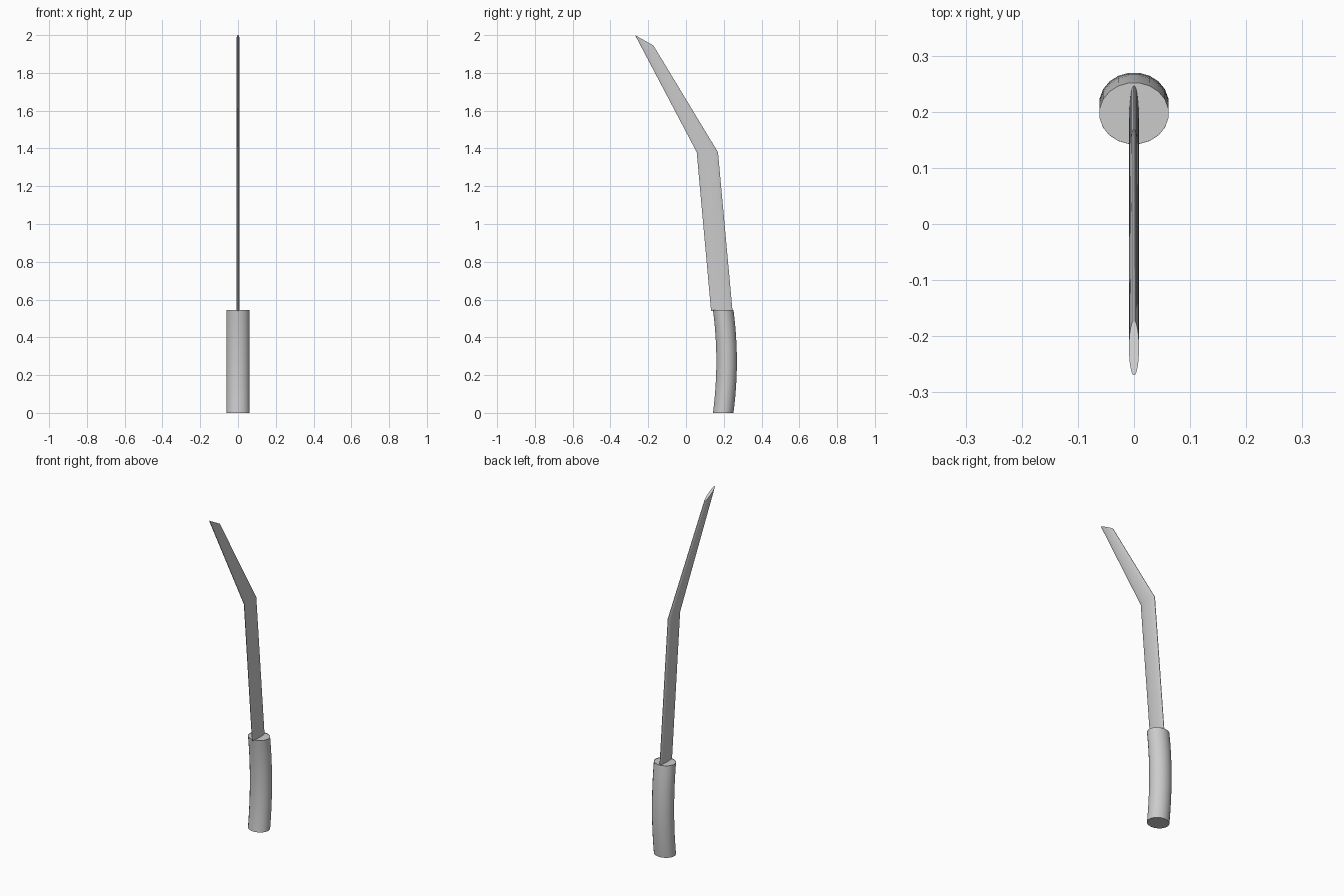
import bpy, bmesh
from math import sin, cos, pi

if "Cube" in bpy.data.objects:
    bpy.data.objects.remove(bpy.data.objects["Cube"])


def loft(name, rings, inset=None):
    """Skin a list of closed rings, cap both ends, smooth by angle."""
    bm = bmesh.new()
    loops = [[bm.verts.new(p) for p in r] for r in rings]
    n = len(loops[0])
    for a, b in zip(loops, loops[1:]):
        for i in range(n):
            j = (i + 1) % n
            bm.faces.new((a[i], a[j], b[j], b[i]))
    bm.faces.new(loops[0][::-1])
    top = bm.faces.new(loops[-1])
    if inset:
        bmesh.ops.inset_region(bm, faces=[top], thickness=inset[0], depth=0)
        bmesh.ops.translate(bm, verts=top.verts, vec=(0, 0, inset[1]))
    bmesh.ops.recalc_face_normals(bm, faces=bm.faces)
    me = bpy.data.meshes.new(name)
    bm.to_mesh(me)
    bm.free()
    ob = bpy.data.objects.new(name, me)
    bpy.context.collection.objects.link(ob)
    bpy.ops.object.select_all(action='DESELECT')
    ob.select_set(True)
    bpy.context.view_layer.objects.active = ob
    bpy.ops.object.shade_smooth_by_angle(angle=0.6)
    return ob


def ring(rx, front, back, sides):
    """Ellipse spanning two (y, z) points, with half width rx."""
    pts = []
    for i in range(sides):
        a = 2 * pi * (i + 0.5) / sides
        t = 0.5 + 0.5 * sin(a) / cos(pi / sides) if sides % 4 else 0.5 + 0.5 * sin(a)
        pts.append((rx * cos(a),
                    front[0] + (back[0] - front[0]) * t,
                    front[1] + (back[1] - front[1]) * t))
    return pts


# Grip: round bar bowed gently backwards
H, RY, STEPS = 0.545, 0.055, 12
grip = []
for k in range(STEPS + 1):
    t = k / STEPS
    y = 0.197 + 0.018 * 4 * t * (1 - t)
    grip.append(ring(0.062, (y - RY, H * t), (y + RY, H * t), 20))
loft("grip", grip, inset=(0.036, -0.003))

# Blade: thin lens section, bent once, slanted tip
stations = [((0.132, 0.54), (0.247, 0.54)),
            ((0.056, 1.38), (0.17, 1.38)),
            ((-0.27, 2.0), (-0.172, 1.945))]
loft("blade", [ring(0.009, f, b, 20) for f, b in stations])
